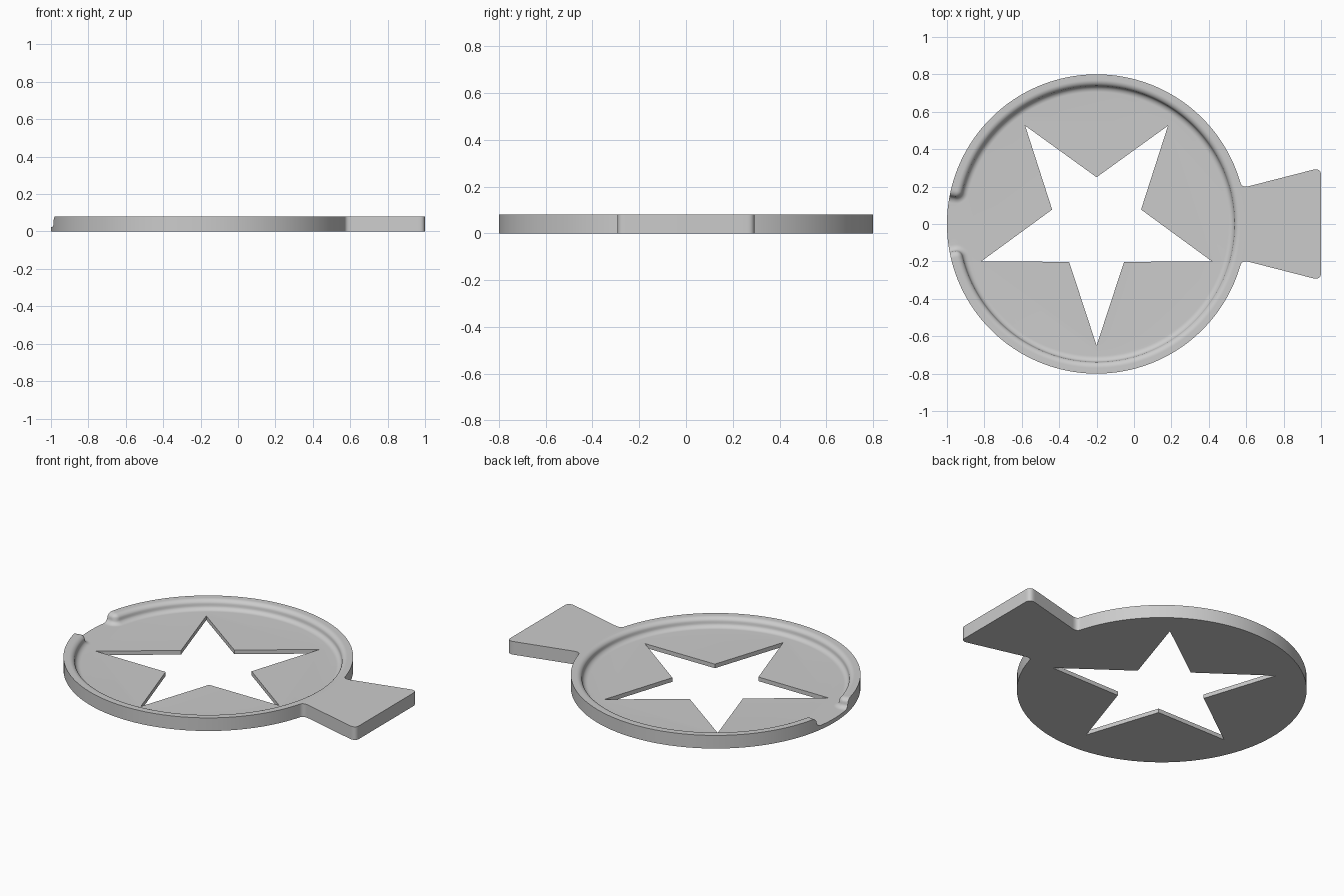
import bpy, bmesh, math

if "Cube" in bpy.data.objects:
    bpy.data.objects.remove(bpy.data.objects["Cube"])

CX, R, FLOOR, TOP = -0.2, 0.8, 0.025, 0.08
R_IN, R_OUT = 0.705, 0.77          # rim slope, inner and outer radius
A_IN, A_OUT = 8.2, 13.4            # notch slope, degrees either side of the left
JOIN = 16                          # half angle of the handle joint, degrees


def slope(t):
    """S-shaped slope made from a concave and a convex quarter arc."""
    t = min(max(t, 0), 1)
    if t < 0.5:
        return 0.5 - 0.5 * math.sqrt(max(0, 1 - 4 * t * t))
    return 0.5 + 0.5 * math.sqrt(max(0, 1 - 4 * (1 - t) ** 2))


def height(r, deg):
    a = min(max((r - R_IN) / (R_OUT - R_IN), 0), 1)
    b = min(max((abs(deg - 180) - A_IN) / (A_OUT - A_IN), 0), 1)
    return FLOOR + (TOP - FLOOR) * slope(1 - math.hypot(1 - a, 1 - b))


def steps(n):
    """Samples from 0 to 1, crowded towards the steep middle."""
    out = []
    for i in range(n + 1):
        u = 2 * i / n - 1
        out.append(0.5 + 0.5 * u * (0.35 + 0.65 * abs(u)))
    return out


def curve(p, q, s, n=8):
    return [tuple((1 - t) ** 2 * p[k] + 2 * t * (1 - t) * q[k] + t * t * s[k]
                  for k in (0, 1)) for t in [i / n for i in range(n + 1)]]


def polar(r, deg):
    a = math.radians(deg)
    return CX + r * math.cos(a), r * math.sin(a)


def make_object(name, bm):
    bmesh.ops.recalc_face_normals(bm, faces=bm.faces)
    mesh = bpy.data.meshes.new(name)
    bm.to_mesh(mesh)
    bm.free()
    obj = bpy.data.objects.new(name, mesh)
    bpy.context.collection.objects.link(obj)
    return obj


bm = bmesh.new()

# Disc: dished floor and rim with a notch on the left
notch = [A_IN + (A_OUT - A_IN) * t for t in steps(20)]
angles = [float(a) for a in range(0, 360, 2) if not 8 <= abs(a - 180) <= 13]
angles = sorted(angles + [180 + s * a for a in notch for s in (-1, 1)])
radii = [R_IN + (R_OUT - R_IN) * t for t in steps(20)] + [R]
n = len(angles)
rings = [[bm.verts.new((*polar(r, a), height(r, a))) for a in angles] for r in radii]
base = [bm.verts.new((*polar(R, a), 0)) for a in angles]
for lower, upper in zip(rings, rings[1:]):
    for i in range(n):
        j = (i + 1) % n
        bm.faces.new((lower[i], lower[j], upper[j], upper[i]))
bm.faces.new(rings[0])
bm.faces.new(base[::-1])
edge = rings[-1]
for i in range(n):
    mid = (angles[i] + 1) % 360
    if JOIN < mid < 360 - JOIN:
        j = (i + 1) % n
        bm.faces.new((base[i], base[j], edge[j], edge[i]))

# Handle: flared tab with filleted neck and rounded corners, welded to the disc
half = curve(polar(R, JOIN), (0.576, 0.194), (0.612, 0.2015))[1:]
half += curve((0.955, 0.2895), (1.0, 0.301), (1.0, 0.26))
outline = [(x, -y) for x, y in half] + half[::-1]
arc = [i for i in range(n) if angles[i] <= JOIN][::-1]
arc += [i for i in range(n) if angles[i] >= 360 - JOIN][::-1]
top = [bm.verts.new((x, y, TOP)) for x, y in outline]
bottom = [bm.verts.new((x, y, 0)) for x, y in outline]
bm.faces.new(top + [edge[i] for i in arc])
bm.faces.new((bottom + [base[i] for i in arc])[::-1])
tw = [edge[arc[-1]]] + top + [edge[arc[0]]]
bw = [base[arc[-1]]] + bottom + [base[arc[0]]]
for i in range(len(tw) - 1):
    bm.faces.new((bw[i], bw[i + 1], tw[i + 1], tw[i]))
plate = make_object("stencil_plate", bm)

# Star opening, one point towards the front
bm = bmesh.new()
star = [polar(0.25 if k % 2 else 0.65, -90 + 36 * k) for k in range(10)]
lo = [bm.verts.new((x, y, -0.1)) for x, y in star]
hi = [bm.verts.new((x, y, 0.2)) for x, y in star]
bm.faces.new(lo[::-1])
bm.faces.new(hi)
for i in range(10):
    j = (i + 1) % 10
    bm.faces.new((lo[i], lo[j], hi[j], hi[i]))
cutter = make_object("star_cutter", bm)
cutter.hide_render = True

bpy.context.view_layer.objects.active = plate
plate.select_set(True)
cut = plate.modifiers.new("star_opening", 'BOOLEAN')
cut.operation, cut.solver, cut.object = 'DIFFERENCE', 'EXACT', cutter
bpy.ops.object.modifier_apply(modifier=cut.name)
bpy.data.objects.remove(cutter)

# Colour and shading
grey = bpy.data.materials.new("light_grey")
grey.diffuse_color = (0.6, 0.6, 0.6, 1)
grey.use_nodes = True
grey.node_tree.nodes["Principled BSDF"].inputs["Base Color"].default_value = grey.diffuse_color
plate.data.materials.clear()
plate.data.materials.append(grey)
bpy.ops.object.shade_smooth_by_angle(angle=math.radians(45))
